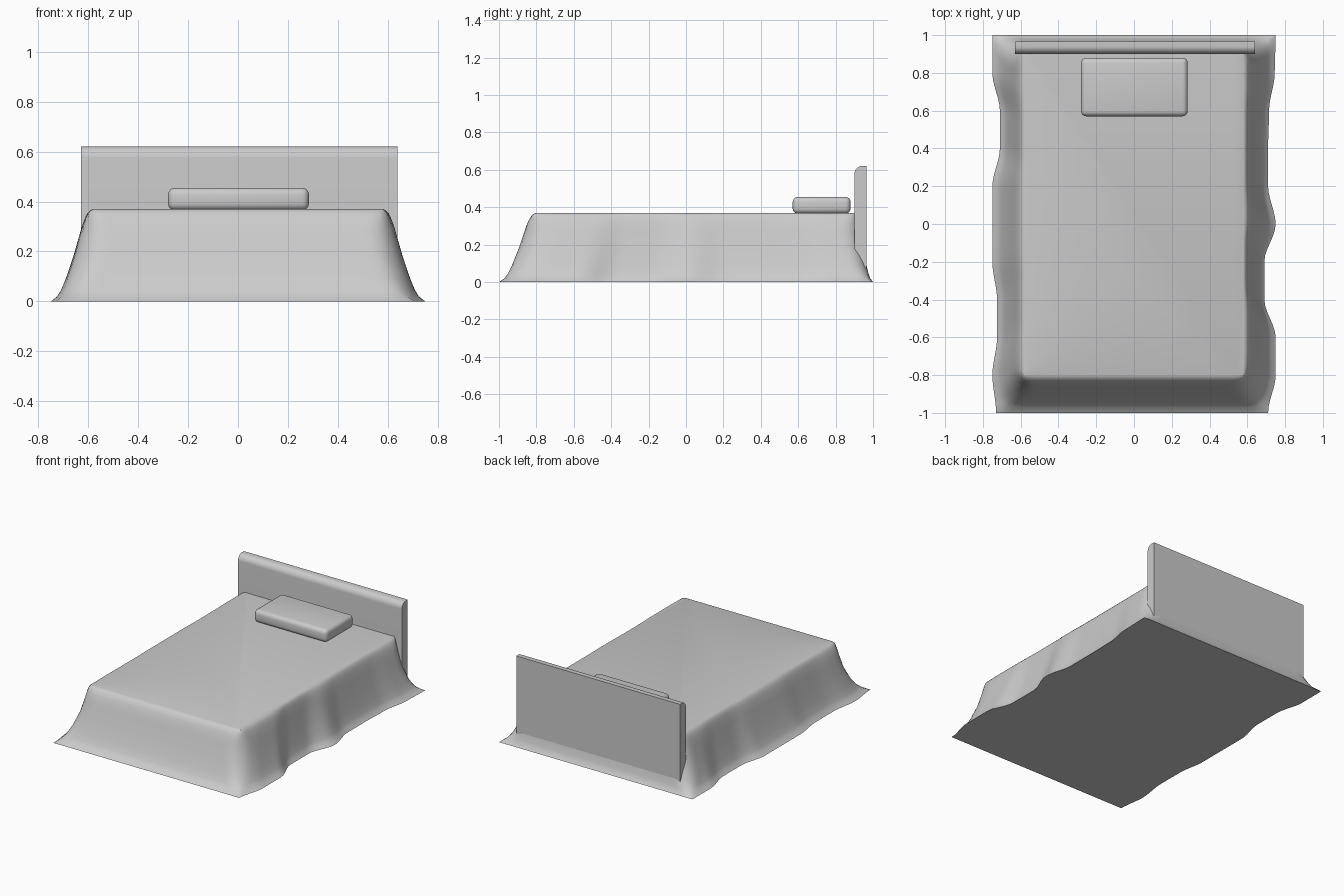
import bpy, bmesh, math
from mathutils import Vector

cube = bpy.data.objects.get("Cube")
if cube:
    bpy.data.objects.remove(cube)

grey = bpy.data.materials.new("soft_grey")
grey.use_nodes = True
grey.diffuse_color = (0.6, 0.6, 0.6, 1)
grey.node_tree.nodes["Principled BSDF"].inputs["Base Color"].default_value = (0.6, 0.6, 0.6, 1)


def finish(name, bm, angle=32):
    bmesh.ops.recalc_face_normals(bm, faces=bm.faces)
    mesh = bpy.data.meshes.new(name)
    bm.to_mesh(mesh)
    bm.free()
    mesh.materials.append(grey)
    obj = bpy.data.objects.new(name, mesh)
    bpy.context.collection.objects.link(obj)
    bpy.ops.object.select_all(action="DESELECT")
    obj.select_set(True)
    bpy.context.view_layer.objects.active = obj
    bpy.ops.object.shade_smooth_by_angle(angle=math.radians(angle))
    return obj


def ease(a, b, t):
    return a + (b - a) * t * t * (3 - 2 * t)


def hem(widths, t):
    """Smoothly interpolated hem half-width, t from foot (0) to head (1)."""
    s = t * (len(widths) - 1)
    i = min(int(s), len(widths) - 2)
    return ease(widths[i], widths[i + 1], s - i)


# Hem half-widths from foot to head, on the left (+x) and right (-x) sides
LEFT_HEM = [.71, .75, .75, .69, .69, .75, .71, .71, .715, .745, .75]
RIGHT_HEM = [.73, .75, .725, .725, .75, .75, .75, .71, .71, .75, .75]
# Drape profile: (outward fraction, height)
DRAPE = [(0, .37), (.06, .366), (.13, .355), (.19, .335), (.25, .31), (.32, .27),
         (.47, .18), (.65, .09), (.76, .045), (.85, .02), (1, 0)]
TOP_X, FOOT_TOP, HEAD_TOP = .58, -.80, .90


def drape_point(side, t, s, f, z):
    """Point on the drape; t runs foot to head, s runs right to left."""
    y = (FOOT_TOP + (HEAD_TOP - FOOT_TOP) * t) * (1 - f) + (2 * t - 1) * f
    right = TOP_X + (hem(RIGHT_HEM, t) - TOP_X) * f
    left = TOP_X + (hem(LEFT_HEM, t) - TOP_X) * f
    x = -right + (left + right) * s
    # Round the corners midway down the drape
    r = .11 * math.sin(math.pi * f)
    y0, y1 = FOOT_TOP * (1 - f) - f, HEAD_TOP * (1 - f) + f
    centre = Vector((min(max(x, -right + r), left - r), min(max(y, y0 + r), y1 - r)))
    offset = Vector((x, y)) - centre
    if offset.length > r > 0:
        offset *= r / offset.length
    return (centre.x + offset.x, centre.y + offset.y, z)


# Bedspread: rings lofted from mattress top down to the wavy hem
N, M = 60, 40
path = ([(i / M, 0) for i in range(M)] + [(1, i / N) for i in range(N)]
        + [(1 - i / M, 1) for i in range(M)] + [(0, 1 - i / N) for i in range(N)])
bm = bmesh.new()
rings = [[bm.verts.new(drape_point(None, t, s, f, z)) for s, t in path] for f, z in DRAPE]
for upper, lower in zip(rings, rings[1:]):
    for i in range(len(path)):
        j = (i + 1) % len(path)
        bm.faces.new((upper[i], lower[i], lower[j], upper[j]))
bm.faces.new(rings[0])
bm.faces.new(rings[-1])
finish("bedspread", bm)

# Headboard: side profile with a rounded front top edge, extruded across
profile = [(.965, .02), (.965, .62), (.94, .62)]
profile += [(.94 - .04 * math.sin(a), .575 + .045 * math.cos(a))
            for a in (math.pi / 2 * k / 8 for k in range(1, 9))]
profile += [(.90, .02)]
bm = bmesh.new()
face = bm.faces.new([bm.verts.new((-.63, y, z)) for y, z in profile])
ext = bmesh.ops.extrude_face_region(bm, geom=[face])
bmesh.ops.translate(bm, vec=(1.27, 0, 0),
                    verts=[v for v in ext["geom"] if isinstance(v, bmesh.types.BMVert)])
finish("headboard", bm)

# Pillow: rounded box
bm = bmesh.new()
bmesh.ops.create_cube(bm, size=1)
bmesh.ops.scale(bm, vec=(.565, .31, .09), verts=bm.verts)
bmesh.ops.translate(bm, vec=(.002, .725, .41), verts=bm.verts)
bmesh.ops.bevel(bm, geom=bm.edges[:], offset=.028, segments=4, profile=.5, affect="EDGES")
finish("pillow", bm, 40)
